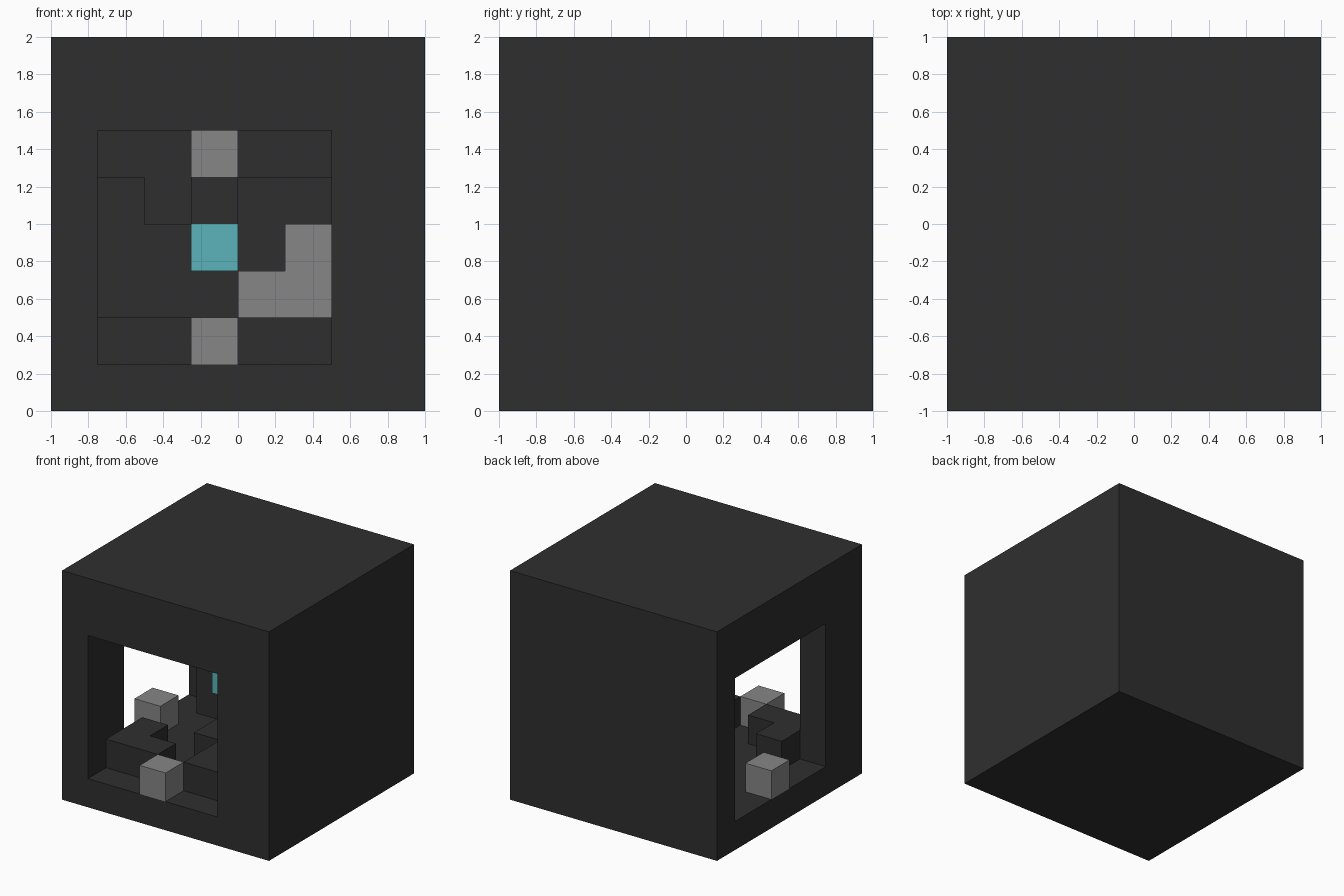
import bpy, bmesh
from itertools import product

if "Cube" in bpy.data.objects:
    bpy.data.objects.remove(bpy.data.objects["Cube"])

CELL = 0.25  # the whole model sits on an 8 x 8 x 8 cell grid


def material(name, rgb):
    m = bpy.data.materials.new(name)
    m.diffuse_color = (*rgb, 1.0)
    m.use_nodes = True
    m.node_tree.nodes["Principled BSDF"].inputs["Base Color"].default_value = m.diffuse_color
    return m


charcoal = material("charcoal", (0.028, 0.028, 0.028))
grey = material("mid_grey", (0.24, 0.24, 0.24))
teal = material("teal", (0.105, 0.456, 0.49))


def block(xs, ys, zs):
    """Cells filling inclusive index ranges along each axis."""
    return set(product(*(range(a, b + 1) for a, b in (xs, ys, zs))))


# Shell: full cube with a front-open chamber and a left-hand doorway
chamber = block((1, 5), (0, 6), (1, 5)) | block((0, 0), (2, 6), (1, 5))
shell = block((0, 7), (0, 7), (0, 7)) - chamber

parts = {
    "shell": (shell, charcoal),
    # Low blocks on the chamber floor
    "floor_corner_block": ({(1, 1, 1), (1, 2, 1), (2, 1, 1)}, charcoal),
    "floor_side_block": (block((4, 5), (1, 5), (1, 1))
                         | block((3, 3), (3, 5), (1, 1)), charcoal),
    # Stepped blocks against the rear of the chamber
    "rear_steps": (block((1, 5), (6, 6), (1, 3))
                   | {(1, 6, 4), (4, 6, 4), (5, 6, 4)}, charcoal),
    # Centre column with its teal core
    "hanging_column": ({(3, 4, 4)}, charcoal),
    "core": ({(3, 4, 3)}, teal),
    # Grey accent cubes
    "ceiling_cube": ({(3, 4, 5)}, grey),
    "front_cube": ({(3, 0, 1)}, grey),
    "doorway_cube": ({(0, 4, 1)}, grey),
    "grey_corner_block": ({(4, 5, 2), (5, 5, 2), (5, 5, 3)}, grey),
}
solid = set().union(*(cells for cells, _ in parts.values()))


def build(name, cells, mat):
    """Skin the cells with quads wherever they meet open air."""
    bm = bmesh.new()
    for cell in sorted(cells):
        for axis, side in product(range(3), (0, 1)):
            near = list(cell)
            near[axis] += 2 * side - 1
            if tuple(near) in solid:
                continue
            u, v = (axis + 1) % 3, (axis + 2) % 3
            loop = [(0, 0), (1, 0), (1, 1), (0, 1)]
            corners = []
            for du, dv in (loop if side else loop[::-1]):
                p = list(cell)
                p[axis] += side
                p[u] += du
                p[v] += dv
                corners.append(bm.verts.new((p[0] * CELL - 1, p[1] * CELL - 1, p[2] * CELL)))
            bm.faces.new(corners)
    bmesh.ops.remove_doubles(bm, verts=bm.verts[:], dist=1e-4)
    mesh = bpy.data.meshes.new(name)
    bm.to_mesh(mesh)
    bm.free()
    mesh.materials.append(mat)
    bpy.context.collection.objects.link(bpy.data.objects.new(name, mesh))


for part, (cells, mat) in parts.items():
    build(part, cells, mat)
